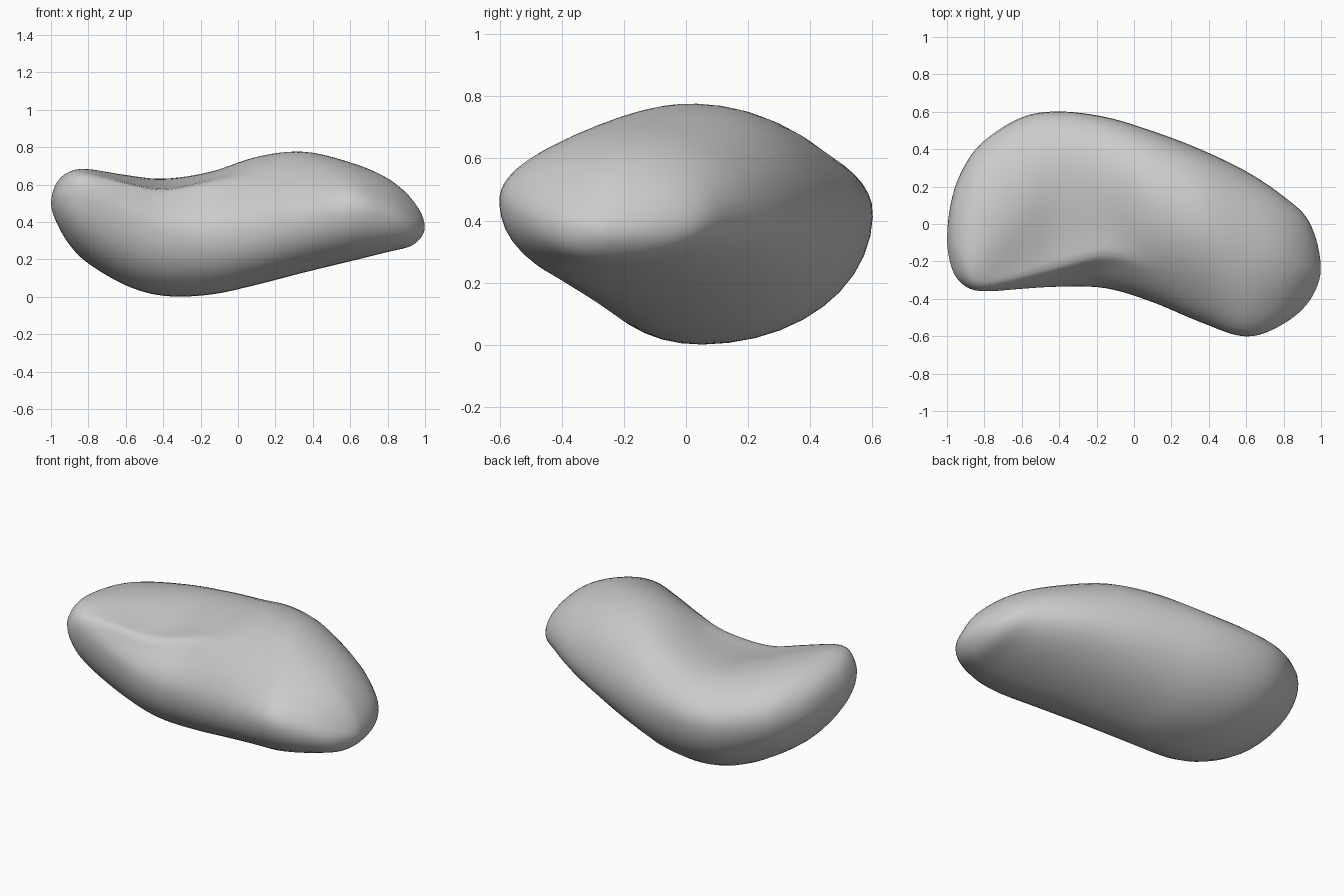
import bpy, bmesh

if "Cube" in bpy.data.objects:
    bpy.data.objects.remove(bpy.data.objects["Cube"])

# Cross-sections along x:
# x, front(y,z), lip(y,z), top(y,z), back(y,z), bottom(y,z)
S = [
    (-1.00, -.08, .50, -.08, .50, -.08, .50, -.08, .50, -.08, .50),
    (-0.97, -.25, .53, -.20, .585, -.10, .61, .155, .47, -.05, .395),
    (-0.90, -.335, .54, -.29, .64, -.15, .67, .325, .46, -.01, .275),
    (-0.80, -.36, .53, -.32, .65, -.10, .683, .45, .45, .02, .175),
    (-0.60, -.348, .44, -.29, .61, .12, .652, .575, .43, .04, .058),
    (-0.40, -.337, .35, -.235, .575, .29, .632, .605, .42, .05, .002),
    (-0.15, -.345, .33, -.17, .62, .26, .668, .575, .42, .03, .008),
    (0.10, -.42, .36, -.23, .645, .13, .75, .50, .42, -.03, .062),
    (0.35, -.525, .41, -.34, .655, .01, .778, .405, .42, -.11, .127),
    (0.60, -.605, .46, -.46, .625, -.11, .72, .285, .42, -.22, .188),
    (0.80, -.535, .42, -.43, .555, -.18, .635, .15, .42, -.26, .238),
    (0.94, -.41, .38, -.35, .455, -.23, .51, .01, .39, -.25, .278),
    (1.00, -.24, .37, -.24, .37, -.24, .37, -.24, .37, -.24, .37),
]
STEPS, ARC = 6, 10


def hermite(a, b, ta, tb, t):
    return ((2*t**3 - 3*t*t + 1)*a + (t**3 - 2*t*t + t)*ta
            + (3*t*t - 2*t**3)*b + (t**3 - t*t)*tb)


def arc(p, q, tp, tq, n):
    return [tuple(hermite(p[k], q[k], tp[k], tq[k], i/n) for k in (0, 1))
            for i in range(n)]


def ring(s):
    """Closed yz outline; the lip is sharper beside the hollow."""
    f, l, t, b, m = [(s[i], s[i+1]) for i in range(1, 11, 2)]
    K = 1.7
    tl = ((t[0]-f[0])*.5, (t[1]-f[1])*.5)
    w = max(0, min(1, (s[0]+.85)/.25, (.1-s[0])/.25))
    up = tuple(c*(1-w) + d*w for c, d in zip(tl, (l[0]-f[0], l[1]-f[1])))
    flat = tuple(c*(1-w) + d*w for c, d in
                 zip(tl, ((t[0]-l[0])*.9, (t[1]-l[1])*-.2)))
    out = arc(f, l, (0, (l[1]-f[1])*1.3), up, ARC)
    out += arc(l, t, flat, ((t[0]-l[0])*1.2, 0), ARC)
    out += arc(t, b, ((b[0]-t[0])*K, 0), (0, (b[1]-t[1])*K), ARC)
    out += arc(b, m, (0, (m[1]-b[1])*K), ((m[0]-b[0])*K, 0), ARC)
    out += arc(m, f, ((f[0]-m[0])*K, 0), (0, (f[1]-m[1])*K), ARC)
    return [(s[0], y, z) for y, z in out]


def ghost(pole, nxt):
    """Mirrored neighbour that makes an end round."""
    return (nxt[0],) + tuple(2*p - n for p, n in zip(pole[1:], nxt[1:]))


# Smooth the sections along the length
P = [ghost(S[0], S[1])] + S + [ghost(S[-1], S[-2])]
sections = []
for i in range(1, len(P) - 2):
    for j in range(STEPS):
        sections.append([hermite(b, c, (c-a)/2, (d-b)/2, j/STEPS)
                         for a, b, c, d in zip(*P[i-1:i+3])])
sections.append(S[-1])

# Bean-shaped body
bm = bmesh.new()
rings = [[bm.verts.new(c) for c in ring(s)] for s in sections]
n = len(rings[0])
for a, b in zip(rings, rings[1:]):
    for i in range(n):
        bm.faces.new((a[i], a[(i+1) % n], b[(i+1) % n], b[i]))
bmesh.ops.remove_doubles(bm, verts=bm.verts, dist=1e-4)
for _ in range(3):
    bmesh.ops.smooth_vert(bm, verts=bm.verts, factor=.4,
                          use_axis_x=True, use_axis_y=True, use_axis_z=True)
bmesh.ops.recalc_face_normals(bm, faces=bm.faces)
for f in bm.faces:
    f.smooth = True
mesh = bpy.data.meshes.new("bean_body")
bm.to_mesh(mesh)
bm.free()
bpy.context.collection.objects.link(bpy.data.objects.new("bean_body", mesh))
